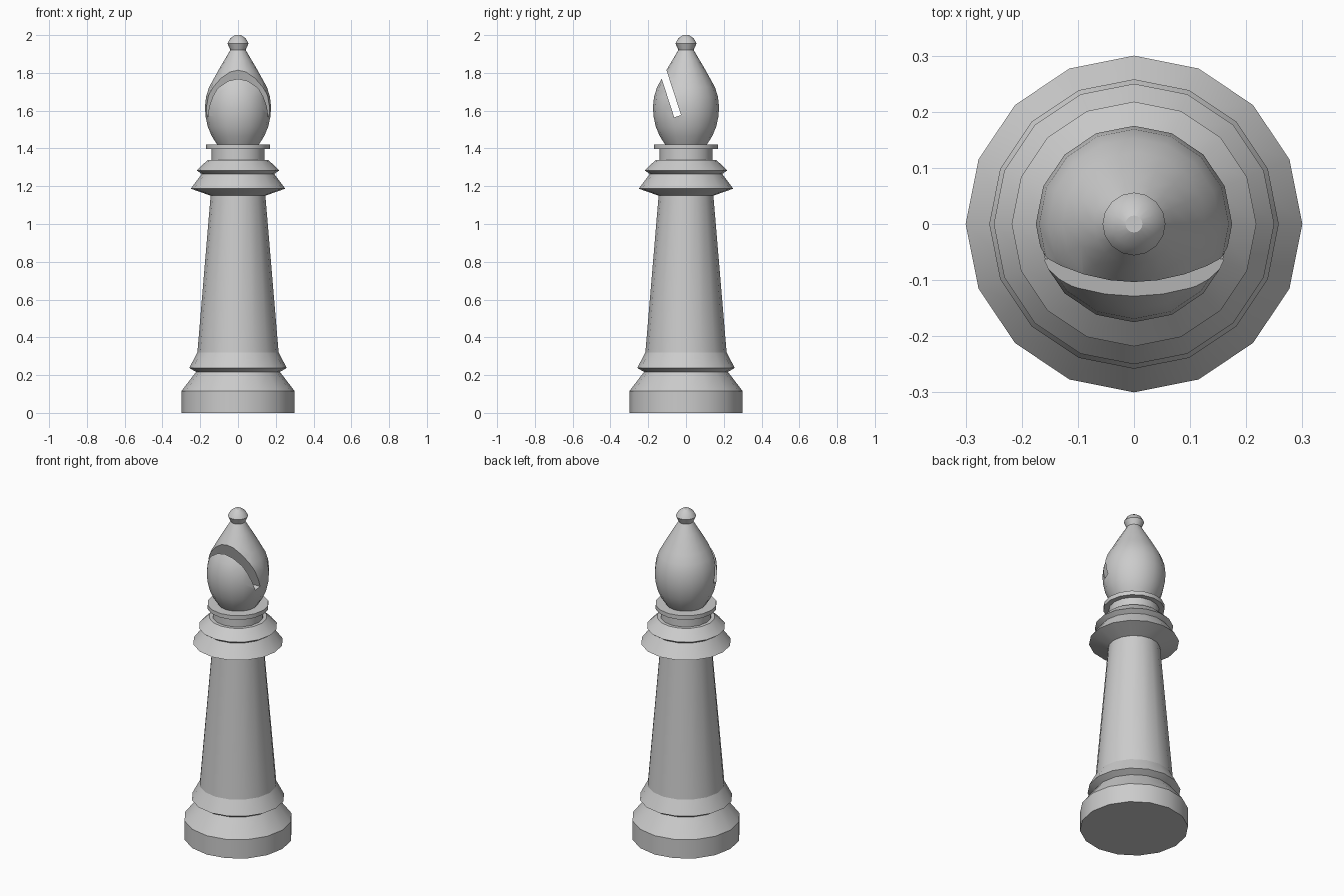
import bpy, bmesh
from math import cos, sin, pi, radians

if "Cube" in bpy.data.objects:
    bpy.data.objects.remove(bpy.data.objects["Cube"])

SIDES = 16


def lathe(name, profile):
    """Revolve (radius, height) points round z; radius 0 closes an end."""
    bm = bmesh.new()
    rings = []
    for r, z in profile:
        if r == 0:
            rings.append([bm.verts.new((0, 0, z))] * SIDES)
        else:
            rings.append([bm.verts.new((r * cos(2 * pi * i / SIDES),
                                        r * sin(2 * pi * i / SIDES), z))
                          for i in range(SIDES)])
    for low, high in zip(rings, rings[1:]):
        for i in range(SIDES):
            j = (i + 1) % SIDES
            corners = list(dict.fromkeys([low[i], low[j], high[j], high[i]]))
            bm.faces.new(corners)
    mesh = bpy.data.meshes.new(name)
    bm.to_mesh(mesh)
    bm.free()
    obj = bpy.data.objects.new(name, mesh)
    bpy.context.collection.objects.link(obj)
    return obj


# Stepped foot with flared ring
base = lathe("base", [(0, 0), (0.3, 0), (0.3, 0.115), (0.222, 0.217),
                      (0.258, 0.238), (0.215, 0.32)])

# Tapered stem
shaft = lathe("shaft", [(0.215, 0.32), (0.145, 1.15)])

# Stacked collars and neck
collar = lathe("collar", [(0.145, 1.15), (0.25, 1.187), (0.192, 1.265),
                          (0.218, 1.283), (0.16, 1.34), (0.14, 1.34),
                          (0.14, 1.397), (0.17, 1.397), (0.17, 1.422),
                          (0.11, 1.422)])

# Teardrop head
head = lathe("head", [(0, 1.42), (0.11, 1.42), (0.139, 1.465), (0.16, 1.515),
                      (0.172, 1.57), (0.175, 1.62), (0.169, 1.675),
                      (0.153, 1.725), (0.128, 1.77), (0.102, 1.817),
                      (0.072, 1.868), (0.04, 1.922), (0, 1.922)])

# Small knob on top
finial = lathe("finial", [(0.04, 1.92), (0.056, 1.956), (0.04, 1.984),
                          (0.015, 2.0), (0, 2.0)])

# Slanted slot cut through the head
bpy.ops.mesh.primitive_cube_add(size=1, location=(0, -0.106, 1.761),
                                rotation=(radians(18), 0, 0))
cutter = bpy.context.object
cutter.name = "slot_cutter"
cutter.scale = (0.6, 0.038, 0.4)
cutter.hide_render = True
bpy.context.view_layer.update()
cut = head.modifiers.new("slot", 'BOOLEAN')
cut.operation = 'DIFFERENCE'
cut.solver = 'EXACT'
cut.object = cutter
bpy.context.view_layer.objects.active = head
bpy.ops.object.modifier_apply(modifier=cut.name)
bpy.data.objects.remove(cutter)

# Smooth sides, sharp rims
for part in (base, shaft, collar, head, finial):
    bpy.ops.object.select_all(action='DESELECT')
    part.select_set(True)
    bpy.context.view_layer.objects.active = part
    bpy.ops.object.shade_smooth_by_angle(angle=radians(30))
